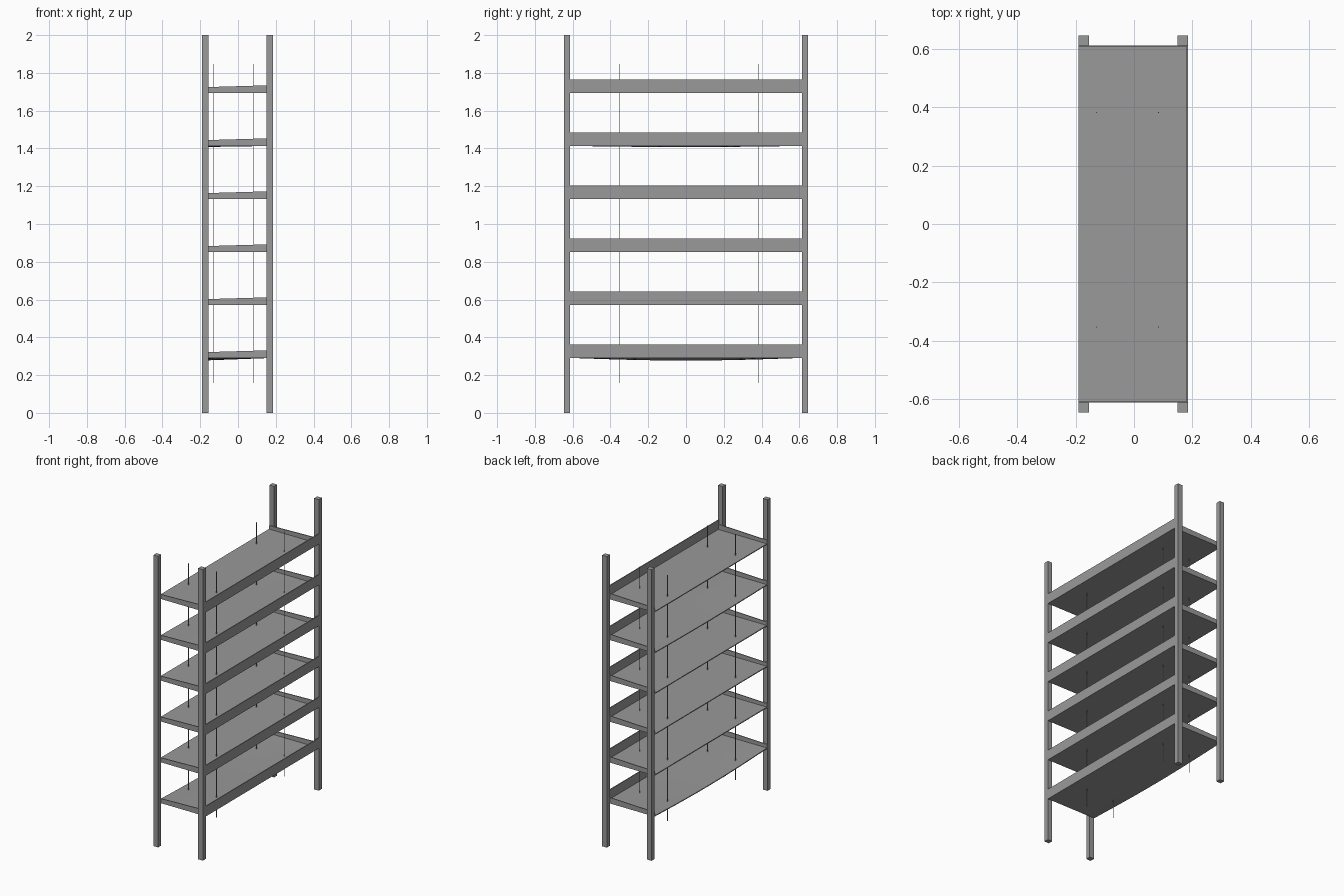
import bpy, bmesh, math

cube = bpy.data.objects.get("Cube")
if cube:
    bpy.data.objects.remove(cube, do_unlink=True)

steel = bpy.data.materials.new("grey steel")
steel.use_nodes = True
GREY = (0.32, 0.32, 0.32, 1)
steel.diffuse_color = GREY
steel.node_tree.nodes["Principled BSDF"].inputs["Base Color"].default_value = GREY


def add_object(name, bm):
    bmesh.ops.recalc_face_normals(bm, faces=bm.faces)
    mesh = bpy.data.meshes.new(name)
    bm.to_mesh(mesh)
    bm.free()
    mesh.materials.append(steel)
    obj = bpy.data.objects.new(name, mesh)
    bpy.context.collection.objects.link(obj)
    return obj


def box(bm, lo, hi):
    verts = bmesh.ops.create_cube(bm, size=1)["verts"]
    for v in verts:
        for i in range(3):
            v.co[i] = (lo[i] + hi[i]) / 2 + v.co[i] * (hi[i] - lo[i])
    return verts


LEFT, RIGHT, END = -0.19, 0.185, 0.613
SHEET = 0.006


def shelf_tray(name, z, sag):
    # Floor sheet, sagging along its open long edge
    bm = bmesh.new()
    bmesh.ops.create_grid(bm, x_segments=6, y_segments=16, size=0.5)
    for v in bm.verts:
        x, y = v.co.x + 0.5, v.co.y
        drop = sag * math.cos(math.pi * y) * (1 - x)
        v.co = (LEFT + x * (RIGHT - LEFT), y * 2 * END, z + SHEET - drop)
    bmesh.ops.solidify(bm, geom=bm.faces[:], thickness=SHEET)
    # Tall lip along the closed long edge
    box(bm, (RIGHT - SHEET, -END, z), (RIGHT, END, z + 0.07))
    # Tapered lips across both ends
    for y0, y1 in ((-END, -END + SHEET), (END - SHEET, END)):
        for v in box(bm, (LEFT, y0, z), (RIGHT, y1, z + 0.041)):
            if v.co.x < 0 and v.co.z > z + 0.02:
                v.co.z = z + 0.03
    return add_object(name, bm)


# Six stacked trays
for i in range(6):
    sag = {0: 0.014, 4: 0.006}.get(i, 0)
    shelf_tray(f"shelf_{i + 1}", 0.291 + 0.2806 * i, sag)

# Four corner posts
for side, x0 in (("right", LEFT), ("left", RIGHT - 0.035)):
    for end, y0 in (("front", -END - 0.033), ("back", END)):
        bm = bmesh.new()
        box(bm, (x0, y0, 0), (x0 + 0.035, y0 + 0.033, 2))
        add_object(f"{end}_{side}_post", bm)

# Four thin tie rods through the trays
for side, x in (("right", -0.128), ("left", 0.084)):
    for end, y in (("front", -0.354), ("back", 0.383)):
        bm = bmesh.new()
        bmesh.ops.create_cone(bm, cap_ends=True, segments=8, radius1=0.002,
                              radius2=0.002, depth=1.69)
        bmesh.ops.translate(bm, vec=(x, y, 1.003), verts=bm.verts)
        add_object(f"{end}_{side}_rod", bm)
